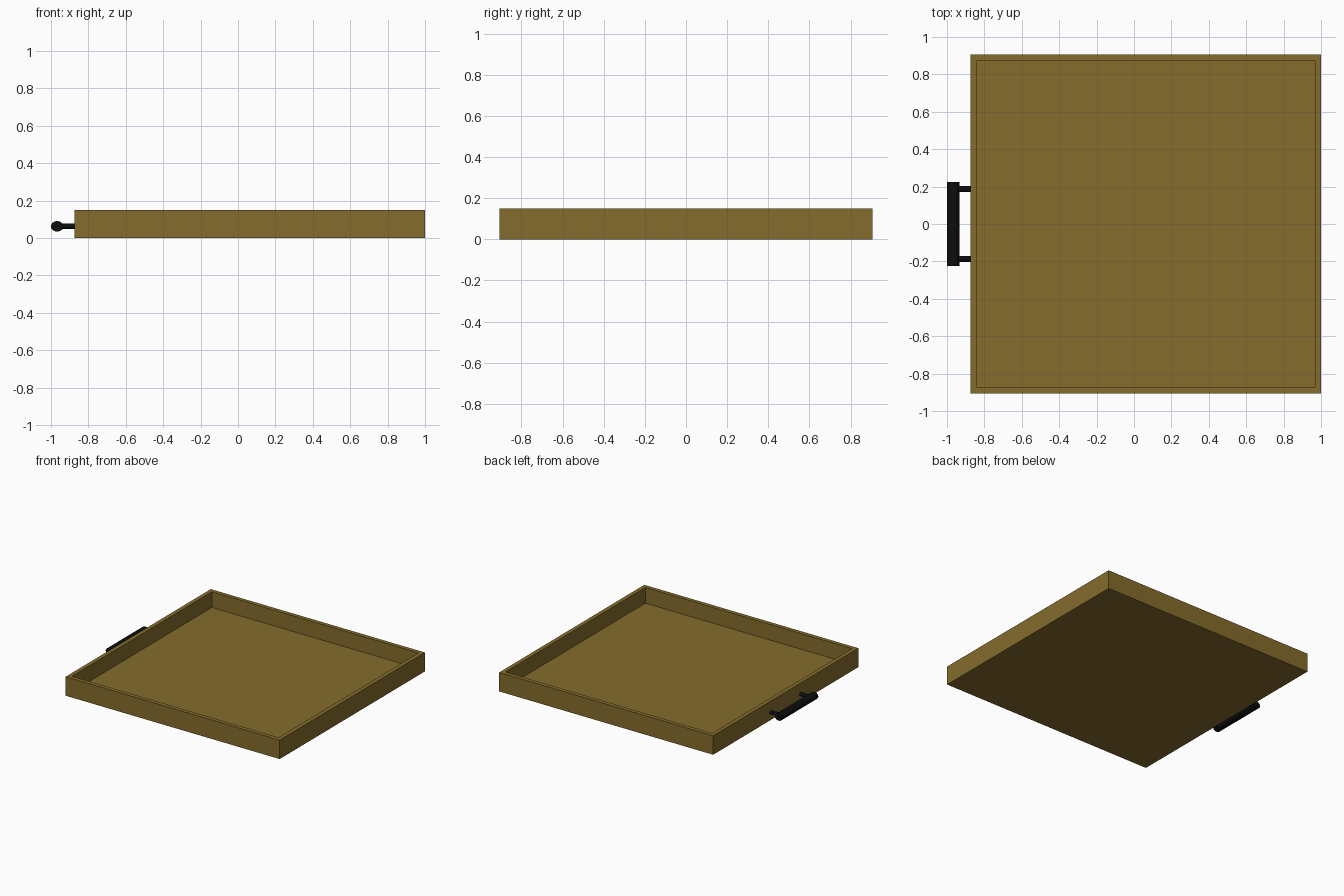
import bpy, bmesh
from math import pi
from mathutils import Matrix, Vector

cube = bpy.data.objects.get("Cube")
if cube:
    bpy.data.objects.remove(cube, do_unlink=True)


def material(name, rgb):
    mat = bpy.data.materials.new(name)
    mat.use_nodes = True
    color = (*rgb, 1)
    mat.diffuse_color = color
    mat.node_tree.nodes["Principled BSDF"].inputs["Base Color"].default_value = color
    return mat


def add_object(name, bm, mat):
    bmesh.ops.recalc_face_normals(bm, faces=bm.faces)
    mesh = bpy.data.meshes.new(name)
    bm.to_mesh(mesh)
    bm.free()
    mesh.materials.append(mat)
    obj = bpy.data.objects.new(name, mesh)
    bpy.context.collection.objects.link(obj)
    return obj


def rod(name, center, axis, length, width, height, mat):
    """Slightly flattened round rod lying along x or y."""
    bm = bmesh.new()
    bmesh.ops.create_cone(bm, cap_ends=True, segments=32, radius1=0.5, radius2=0.5, depth=1)
    turn = Matrix.Rotation(pi / 2, 4, "Y" if axis == "X" else "X")
    size = (length, width, height) if axis == "X" else (width, length, height)
    bm.transform(Matrix.Translation(center) @ Matrix.Diagonal((*size, 1)) @ turn)
    obj = add_object(name, bm, mat)
    bpy.ops.object.select_all(action="DESELECT")
    obj.select_set(True)
    bpy.context.view_layer.objects.active = obj
    bpy.ops.object.shade_smooth_by_angle()


wood = material("brown wood", (0.235, 0.15, 0.026))
black = material("black metal", (0.004, 0.004, 0.004))

# Open tray: a slab whose top is inset and sunk to the floor
LEFT, RIGHT, HALF_Y, HEIGHT = -0.873, 1.0, 0.907, 0.15
WALL, FLOOR = 0.046, 0.026
bm = bmesh.new()
bmesh.ops.create_cube(bm, size=1)
bm.transform(Matrix.Translation(((LEFT + RIGHT) / 2, 0, HEIGHT / 2))
             @ Matrix.Diagonal((RIGHT - LEFT, 2 * HALF_Y, HEIGHT, 1)))
top = max(bm.faces, key=lambda f: f.calc_center_median().z)
bmesh.ops.inset_region(bm, faces=[top], thickness=WALL)
floor = bmesh.ops.extrude_face_region(bm, geom=[top])
bmesh.ops.translate(bm, vec=Vector((0, 0, FLOOR - HEIGHT)),
                    verts=[v for v in floor["geom"] if isinstance(v, bmesh.types.BMVert)])
if top.is_valid:
    bmesh.ops.delete(bm, geom=[top], context="FACES_ONLY")
add_object("tray", bm, wood)

# Bar handle on two posts
HANDLE_Z, BAR_X = 0.062, -0.967
rod("handle_bar", (BAR_X, 0, HANDLE_Z), "Y", 0.45, 0.066, 0.056, black)
post_length = LEFT - BAR_X
for side, y in (("front", -0.187), ("back", 0.187)):
    rod(f"handle_post_{side}", ((BAR_X + LEFT) / 2, y, HANDLE_Z), "X",
        post_length, 0.034, 0.028, black)
